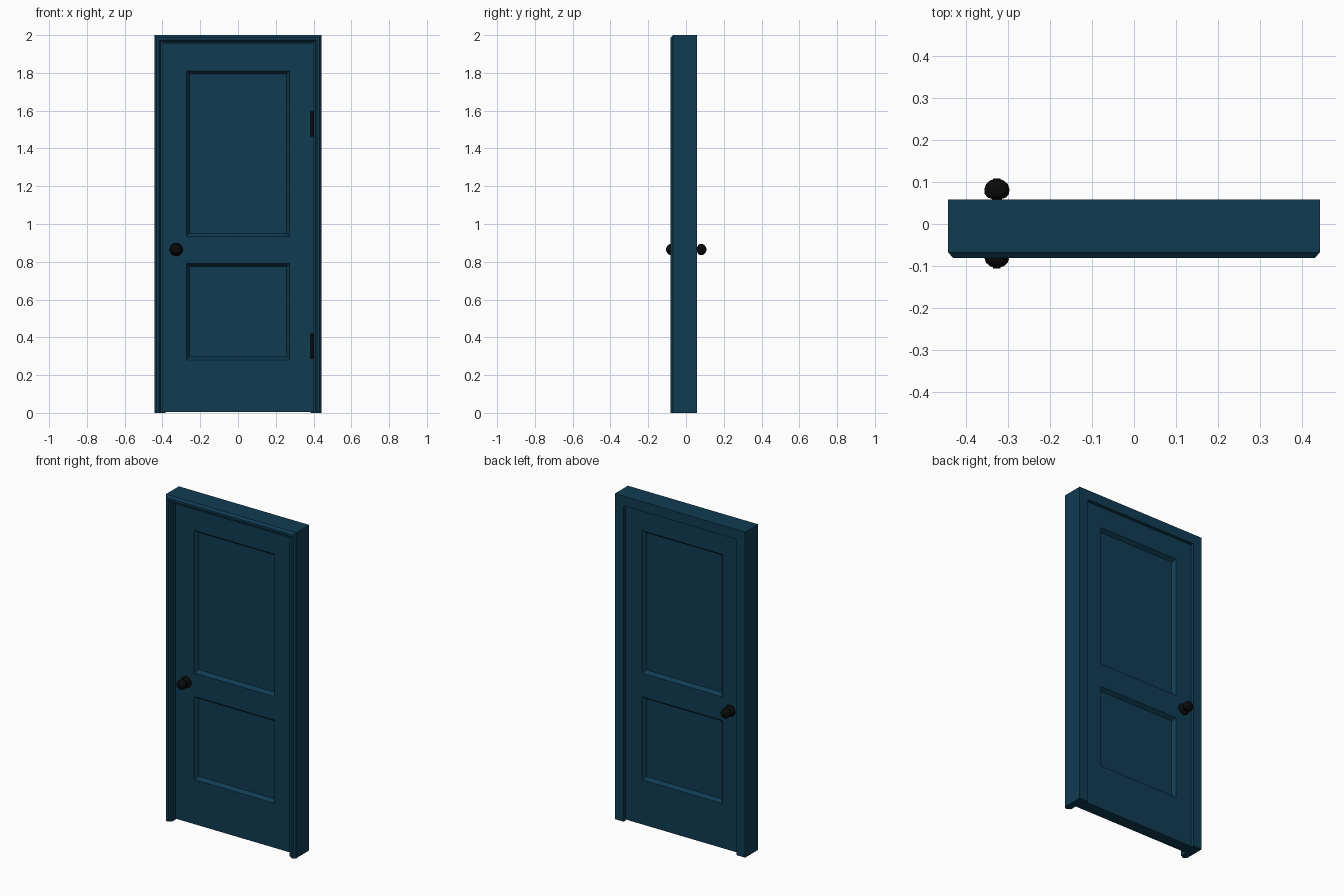
import bpy, bmesh, math
from mathutils import Matrix

if "Cube" in bpy.data.objects:
    bpy.data.objects.remove(bpy.data.objects["Cube"], do_unlink=True)


def material(name, color):
    m = bpy.data.materials.new(name)
    m.use_nodes = True
    m.diffuse_color = (*color, 1)
    m.node_tree.nodes["Principled BSDF"].inputs["Base Color"].default_value = (*color, 1)
    return m


BLUE = material("dark blue paint", (0.005, 0.045, 0.085))
BLACK = material("black metal", (0.003, 0.003, 0.003))


def finish(bm, name, mat, smooth=False):
    bmesh.ops.recalc_face_normals(bm, faces=bm.faces)
    mesh = bpy.data.meshes.new(name)
    bm.to_mesh(mesh)
    bm.free()
    mesh.materials.append(mat)
    ob = bpy.data.objects.new(name, mesh)
    bpy.context.collection.objects.link(ob)
    if smooth:
        bpy.ops.object.select_all(action='DESELECT')
        ob.select_set(True)
        bpy.context.view_layer.objects.active = ob
        bpy.ops.object.shade_smooth_by_angle(angle=math.radians(40))
    return ob


HALF_W, HEIGHT = 0.443, 2.0
FRONT, BACK = -0.035, 0.038      # faces of the door leaf

# Frame: moulded section (inset from outside, depth) mitred around jambs and head
section = [(0, 0.058), (0, -0.068), (0.012, -0.081), (0.026, -0.081), (0.034, -0.07),
           (0.043, -0.07), (0.043, BACK), (0.06, BACK), (0.06, 0.058)]
bm = bmesh.new()
rings = []
for sx, top in ((-1, False), (-1, True), (1, True), (1, False)):
    rings.append([bm.verts.new((sx * (HALF_W - o), y, HEIGHT - o if top else 0))
                  for o, y in section])
for a, b in zip(rings, rings[1:]):
    for i in range(len(section)):
        j = (i + 1) % len(section)
        bm.faces.new((a[i], a[j], b[j], b[i]))
bm.faces.new(rings[0])
bm.faces.new(rings[-1])
finish(bm, "door_frame", BLUE)

# Door leaf: grid slab with two sunken panels on each face
xs = (-0.399, -0.273, 0.273, 0.399)
zs = (0.006, 0.28, 0.79, 0.935, 1.81, 1.956)
bm = bmesh.new()
grid = [[bm.verts.new((x, FRONT, z)) for x in xs] for z in zs]
for r in range(len(zs) - 1):
    for c in range(len(xs) - 1):
        bm.faces.new((grid[r][c], grid[r][c + 1], grid[r + 1][c + 1], grid[r + 1][c]))
ext = bmesh.ops.extrude_face_region(bm, geom=bm.faces[:])["geom"]
moved = [v for v in ext if isinstance(v, bmesh.types.BMVert)]
bmesh.ops.translate(bm, verts=moved, vec=(0, BACK - FRONT, 0))
bmesh.ops.recalc_face_normals(bm, faces=bm.faces)


def is_panel(f):
    c = f.calc_center_median()
    in_row = zs[1] < c.z < zs[2] or zs[3] < c.z < zs[4]
    return abs(f.normal.y) > 0.9 and abs(c.x) < 0.1 and in_row


panels = [f for f in bm.faces if is_panel(f)]
bmesh.ops.inset_individual(bm, faces=panels, thickness=0.022, depth=-0.021)
finish(bm, "door_leaf", BLUE)

# Knobs: turned profile (radius, distance from leaf) on both sides
profile = [(0, 0), (0.035, 0), (0.035, 0.004), (0.028, 0.01), (0.012, 0.013), (0.012, 0.022),
           (0.022, 0.025), (0.029, 0.034), (0.03, 0.045), (0.026, 0.057), (0.016, 0.066),
           (0.009, 0.068), (0.009, 0.071), (0, 0.071)]
for side, y0, name in ((-1, FRONT, "front_knob"), (1, BACK, "back_knob")):
    bm = bmesh.new()
    vs = [bm.verts.new((r, side * d, 0)) for r, d in profile]
    edges = [bm.edges.new(p) for p in zip(vs, vs[1:])]
    bmesh.ops.spin(bm, geom=vs + edges, cent=(0, 0, 0), axis=(0, 1, 0),
                   angle=math.tau, steps=20, use_duplicate=False)
    bmesh.ops.remove_doubles(bm, verts=bm.verts, dist=0.0002)
    bmesh.ops.translate(bm, verts=bm.verts, vec=(-0.327, y0, 0.865))
    finish(bm, name, BLACK, True)

# Hinge barrels
for name, z in (("upper_hinge", 1.53), ("lower_hinge", 0.352)):
    bm = bmesh.new()
    bmesh.ops.create_cone(bm, cap_ends=True, segments=12, radius1=0.009, radius2=0.009,
                          depth=0.135, matrix=Matrix.Translation((0.393, FRONT - 0.004, z)))
    finish(bm, name, BLACK, True)
